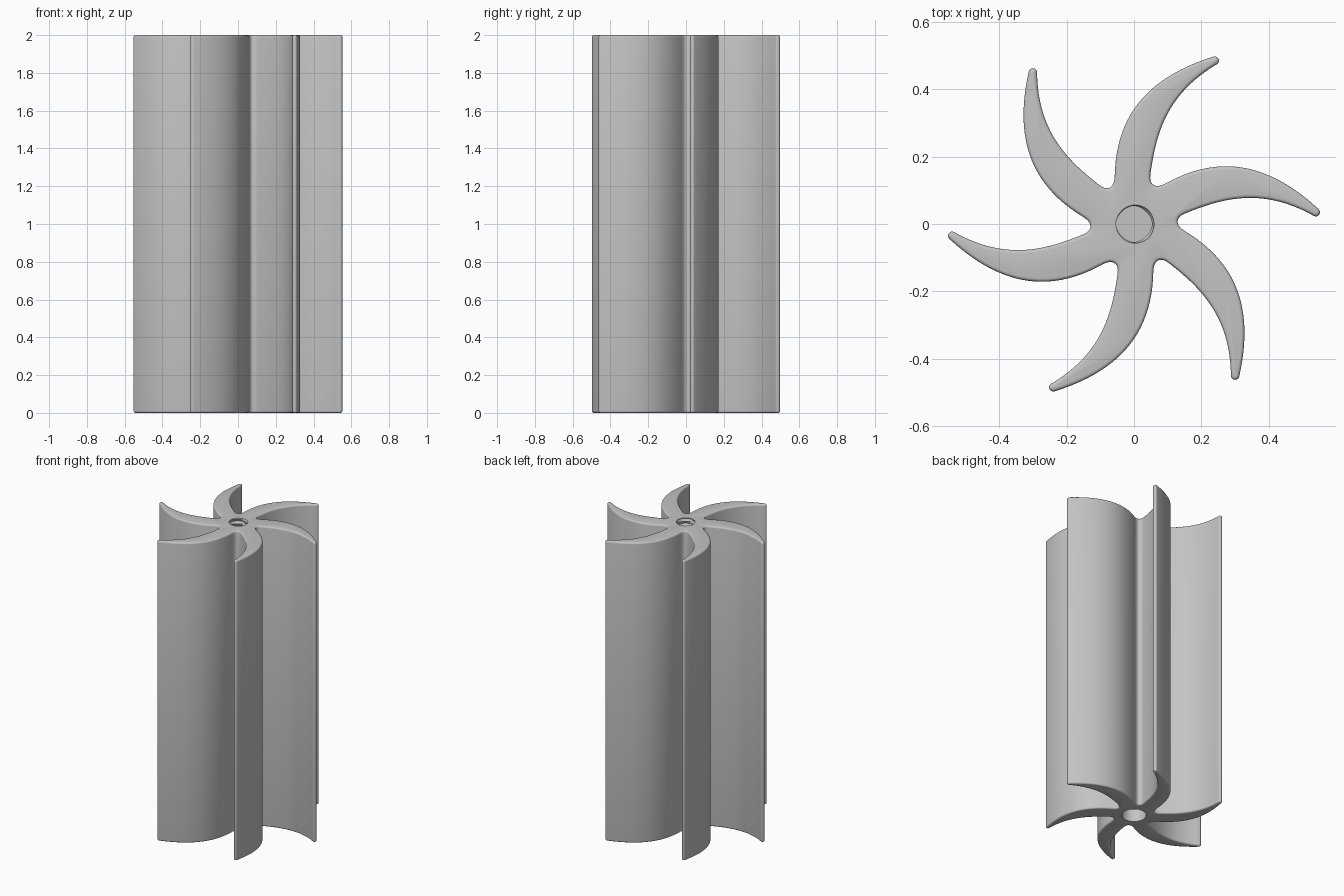
import bpy, bmesh
from math import sin, cos, pi, tau, radians
from mathutils import Vector, Matrix
from mathutils.geometry import interpolate_bezier

HEIGHT, BLADES, ROUND = 2.0, 6, 0.01

cube = bpy.data.objects.get("Cube")
if cube:
    bpy.data.objects.remove(cube, do_unlink=True)

grey = bpy.data.materials.new("plain grey")
grey.use_nodes = True
colour = (0.55, 0.55, 0.55, 1)
grey.diffuse_color = colour
grey.node_tree.nodes["Principled BSDF"].inputs["Base Color"].default_value = colour


def bezier(points, steps):
    """Sampled curve without its last point, so pieces can be chained."""
    return interpolate_bezier(*[Vector((x, y, 0)) for x, y in points], steps + 1)[:-1]


def stacked_rings(name, rings):
    """Closed solid from equal-length rings listed bottom to top."""
    bm = bmesh.new()
    loops = [[bm.verts.new(p) for p in ring] for ring in rings]
    n = len(loops[0])
    for low, high in zip(loops, loops[1:]):
        for i in range(n):
            j = (i + 1) % n
            bm.faces.new((low[i], low[j], high[j], high[i]))
    bm.faces.new(loops[0][::-1])
    bm.faces.new(loops[-1])
    bmesh.ops.recalc_face_normals(bm, faces=bm.faces)
    mesh = bpy.data.meshes.new(name)
    bm.to_mesh(mesh)
    bm.free()
    mesh.materials.append(grey)
    obj = bpy.data.objects.new(name, mesh)
    bpy.context.collection.objects.link(obj)
    return obj


# One curved blade, traced counter-clockwise: root fillet, lower edge, tip, upper edge
turn = Matrix.Rotation(tau / BLADES, 3, 'Z')
root, shoulder = (0.151, 0.031), (0.095, 0.121)
previous = turn.inverted() @ Vector((*shoulder, 0))
tip_centre, tip_radius = Vector((0.54, 0.035, 0)), 0.0125


def tip(degrees):
    a = radians(degrees)
    return tip_centre + tip_radius * Vector((cos(a), sin(a), 0))


fillet = bezier([previous[:2], (0.122, -0.004), (0.122, 0.019), root], 10)
lower = bezier([root, (0.27, 0.08), (0.385, 0.108), tip(-110)[:2]], 22)
end = [tip(-110 + 16 * i) for i in range(10)]
upper = bezier([tip(50)[:2], (0.39, 0.19), (0.245, 0.203), shoulder], 22)
outline = []
for k in range(BLADES):
    spin = Matrix.Rotation(k * tau / BLADES, 3, 'Z')
    outline += [spin @ p for p in fillet + lower + end + upper]


# Extruded rotor with rounded top and bottom rims
def inset_ring(inset, z):
    ring = []
    for i, p in enumerate(outline):
        along = (outline[(i + 1) % len(outline)] - outline[i - 1]).normalized()
        ring.append(p + inset * Vector((-along.y, along.x, 0)) + Vector((0, 0, z)))
    return ring


arc = [(ROUND * (1 - cos(a)), ROUND * (1 - sin(a))) for a in (0, pi / 8, pi / 4, 3 * pi / 8, pi / 2)]
rings = [inset_ring(i, z) for i, z in reversed(arc)]
rings += [inset_ring(i, HEIGHT - z) for i, z in arc]
rotor = stacked_rings("bladed_rotor", rings)


# Threaded blind hole in the top, plain blind hole in the bottom
def hole_ring(radius, z, thread=0, pitch=0.032, sides=48):
    ring = []
    for i in range(sides):
        phase = (z / pitch - i / sides) % 1
        r = radius + thread * (1 - abs(2 * phase - 1))
        ring.append((r * cos(tau * i / sides), r * sin(tau * i / sides), z))
    return ring


levels = [HEIGHT - 0.3 + 0.008 * i for i in range(40)]
threaded = stacked_rings("threaded_hole_cutter", [hole_ring(0.051, z, 0.011) for z in levels])
plain = stacked_rings("plain_hole_cutter", [hole_ring(0.074, z) for z in (-0.05, 0.3)])
for cutter in (threaded, plain):
    cutter.hide_render = True
    cut = rotor.modifiers.new(cutter.name, 'BOOLEAN')
    cut.operation, cut.solver, cut.object = 'DIFFERENCE', 'EXACT', cutter

# Apply the cuts, then smooth the curved walls
bpy.ops.object.select_all(action='DESELECT')
rotor.select_set(True)
bpy.context.view_layer.objects.active = rotor
bpy.ops.object.convert(target='MESH')
for cutter in (threaded, plain):
    bpy.data.objects.remove(cutter, do_unlink=True)
bpy.ops.object.shade_smooth_by_angle(angle=radians(35))
